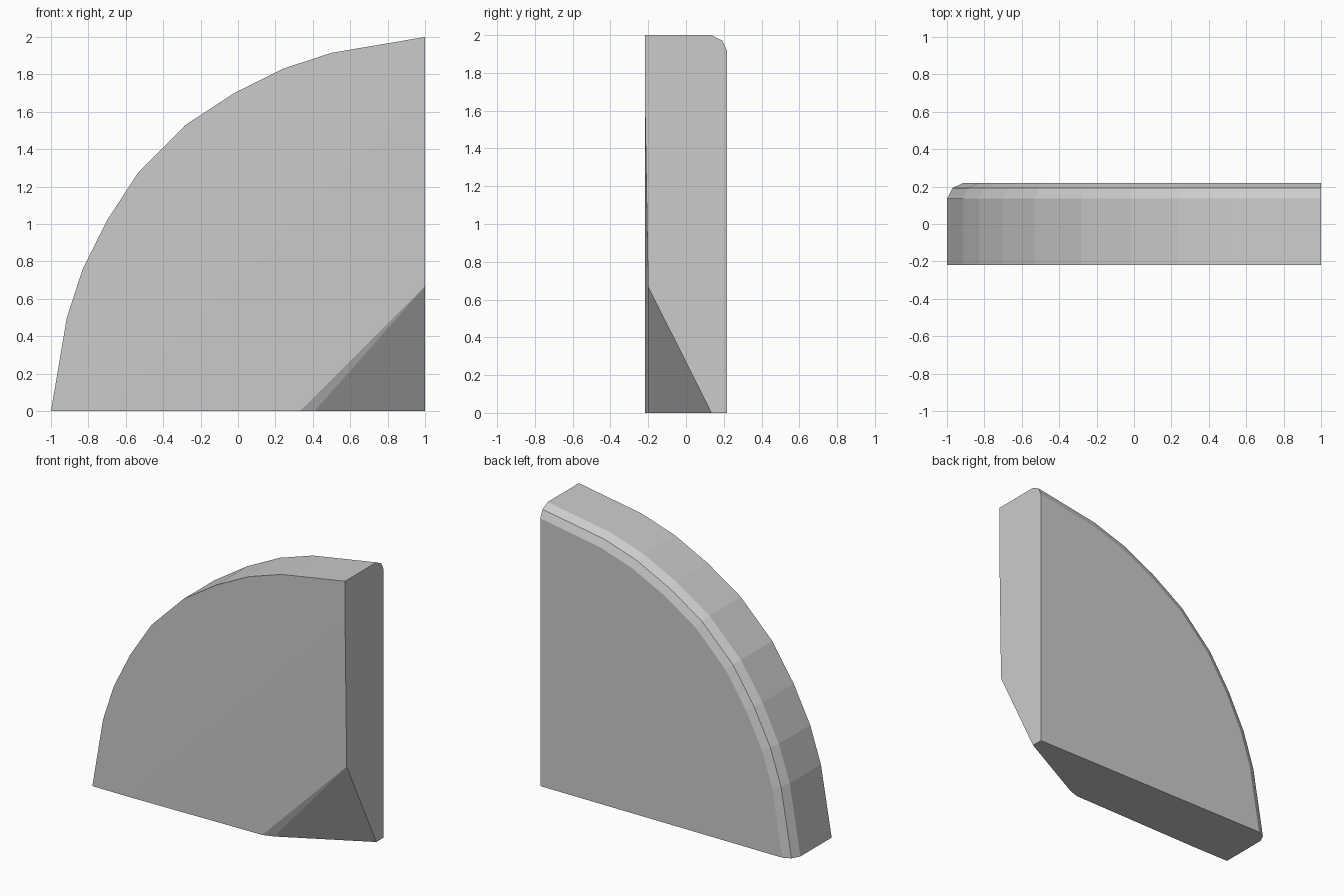
import bpy, bmesh

if "Cube" in bpy.data.objects:
    bpy.data.objects.remove(bpy.data.objects["Cube"])

# Half of the stepped quarter-arc, as (left, up) distances from the corner at x = 1, z = 0
half = [(2, 0), (1.915, 0.5), (1.83, 0.76), (1.70, 1.02), (1.53, 1.28)]
arc = half + [(b, a) for a, b in reversed(half)]

bm = bmesh.new()


def vert(x, y, z):
    return bm.verts.new((x, y, z))


# Arc rings from front to back: straight rim, then the rounded back edge
rings = []
for y, s in [(-0.218, 1), (0.135, 1), (0.193, 0.985), (0.218, 0.9575)]:
    rings.append([vert(1 - a * s, y, b * s) for a, b in arc])
for r0, r1 in zip(rings, rings[1:]):
    for i in range(len(arc) - 1):
        bm.faces.new((r0[i], r1[i], r1[i + 1], r0[i + 1]))

# Flat back
back_corner = vert(1, 0.218, 0)
bm.faces.new(rings[3] + [back_corner])

# Front: flat outer part, then a part leaning very slightly back to the cut corner
fold_low, fold_high = vert(-0.7, -0.218, 0), vert(1, -0.218, 1.7)
cut_low, cut_high = vert(0.333, -0.2, 0), vert(1, -0.2, 0.667)
bm.faces.new(rings[0] + [fold_high, fold_low])
bm.faces.new((fold_low, fold_high, cut_high, cut_low))

# Cut corner with a narrow transition facet
cut_mid, cut_back = vert(0.41, -0.175, 0), vert(1, 0.135, 0)
bm.faces.new((cut_low, cut_high, cut_mid))
bm.faces.new((cut_mid, cut_high, cut_back))

# Bottom and right side
bm.faces.new([r[0] for r in rings] + [back_corner, cut_back, cut_mid, cut_low, fold_low])
bm.faces.new([r[-1] for r in rings] + [back_corner, cut_back, cut_high, fold_high])

bmesh.ops.recalc_face_normals(bm, faces=bm.faces[:])
mesh = bpy.data.meshes.new("quarter_panel")
bm.to_mesh(mesh)
bm.free()
bpy.context.collection.objects.link(bpy.data.objects.new("quarter_panel", mesh))
